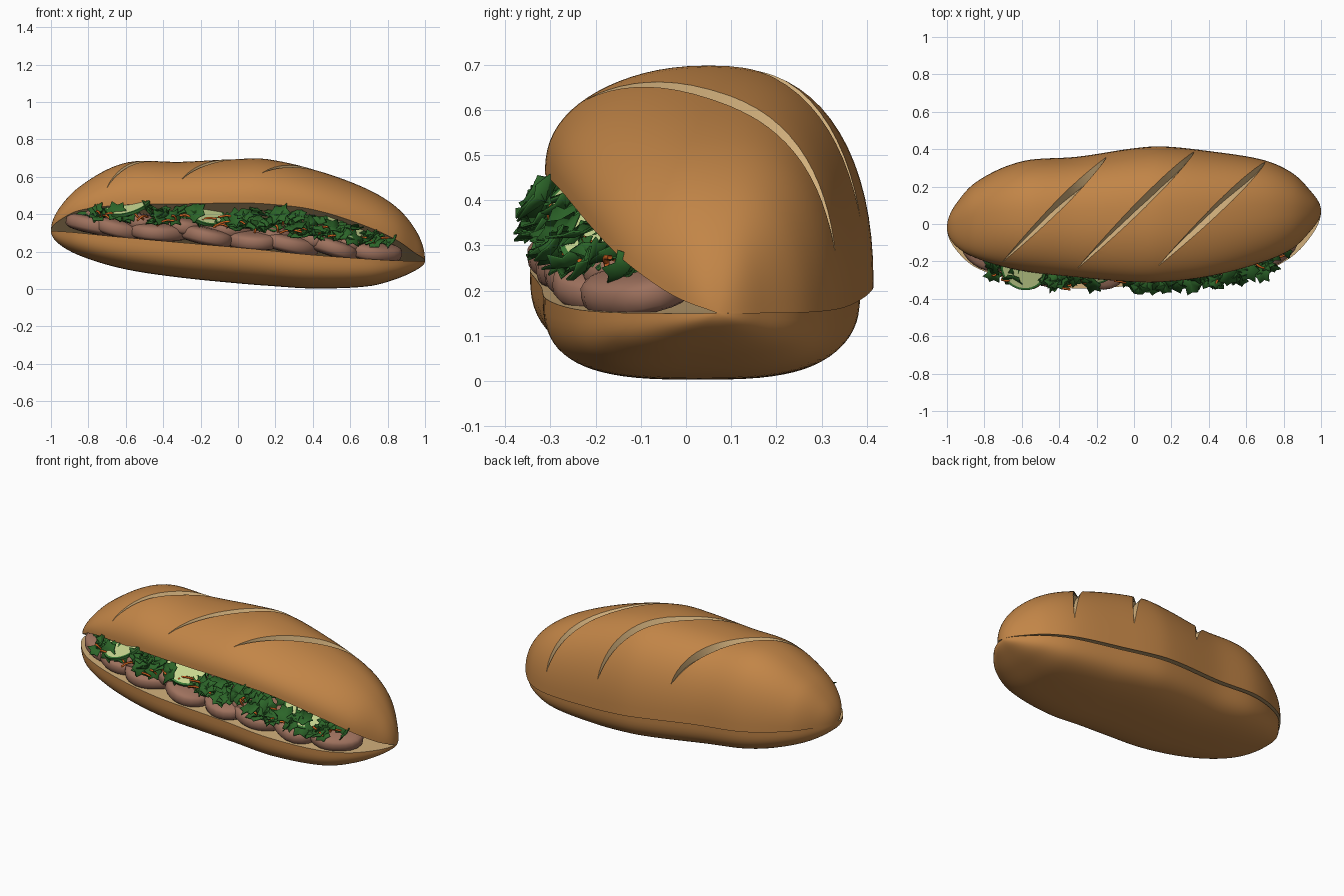
import bpy, bmesh, math, random
from mathutils import Vector, Matrix, Euler

if "Cube" in bpy.data.objects:
    bpy.data.objects.remove(bpy.data.objects["Cube"])

random.seed(7)


def material(name, rgb):
    m = bpy.data.materials.new(name)
    m.diffuse_color = (*rgb, 1)
    m.use_nodes = True
    m.node_tree.nodes["Principled BSDF"].inputs["Base Color"].default_value = m.diffuse_color
    return m


CRUST = material("bread_crust", (0.54, 0.235, 0.063))
CRUMB = material("bread_crumb", (0.64, 0.43, 0.20))
MEAT = material("roast_meat", (0.34, 0.165, 0.11))
LEAF = material("leaf_green", (0.025, 0.13, 0.022))
SKIN = material("cucumber_skin", (0.04, 0.19, 0.035))
FLESH = material("cucumber_flesh", (0.58, 0.68, 0.28))
CARROT = material("carrot_orange", (0.65, 0.13, 0.015))

# Loaf stations: x, top front y, back y, top z, top front rim z, bottom z, base front y, seam z
STATIONS = [
    (-1, -.02, -.02, .31, .31, .31, -.02, .31),
    (-.95, -.12, .11, .44, .37, .235, -.14, .308),
    (-.85, -.18, .22, .545, .42, .18, -.23, .30),
    (-.6, -.25, .335, .675, .45, .105, -.31, .275),
    (-.3, -.285, .36, .68, .455, .06, -.345, .248),
    (0, -.31, .405, .695, .46, .03, -.33, .222),
    (.15, -.31, .415, .695, .455, .018, -.32, .207),
    (.4, -.28, .39, .64, .425, .003, -.31, .182),
    (.7, -.2, .34, .53, .33, .015, -.25, .16),
    (.85, -.13, .27, .435, .26, .055, -.17, .152),
    (.95, -.03, .17, .315, .19, .10, -.06, .15),
    (1, .07, .07, .15, .15, .15, .07, .15),
]
KNOTS = [math.acos(-s[0]) for s in STATIONS]


def station(x):
    """Smoothly interpolated loaf dimensions at x."""
    t = math.acos(max(-1, min(1, -x)))
    i = max(j for j in range(len(KNOTS) - 1) if KNOTS[j] <= t + 1e-9 or j == 0)
    h = KNOTS[i + 1] - KNOTS[i]
    f = (t - KNOTS[i]) / h

    def slope(k, c):
        a, b = max(k - 1, 0), min(k + 1, len(KNOTS) - 1)
        return (STATIONS[b][c] - STATIONS[a][c]) / (KNOTS[b] - KNOTS[a])
    out = []
    for c in range(1, 8):
        p, q = STATIONS[i][c], STATIONS[i + 1][c]
        out.append(p * (2*f**3 - 3*f**2 + 1) + q * (3*f**2 - 2*f**3)
                   + h * slope(i, c) * (f**3 - 2*f**2 + f) + h * slope(i + 1, c) * (f**3 - f**2))
    return out


def arch(x, u, v, top):
    """Point on a loaf half: u runs front to back, v from the cut plane outward."""
    yf, yb, zt, zf, zb, yfb, zr = station(x)
    if top:
        front, back, rim, apex = yf, yb, zf, zt
    else:
        front, back, rim, apex = yfb, yb - 0.05 * (yb - yfb) * 0.8, zr, zb
    base = rim + (zr - rim) * (u + 1) / 2
    return Vector((x, (front + back) / 2 + u * (back - front) / 2, base + v * (apex - base)))


def finish(name, bm, mats, angle=40):
    me = bpy.data.meshes.new(name)
    bmesh.ops.recalc_face_normals(bm, faces=bm.faces)
    bm.to_mesh(me)
    bm.free()
    for m in mats:
        me.materials.append(m)
    ob = bpy.data.objects.new(name, me)
    bpy.context.collection.objects.link(ob)
    smooth(ob, angle)
    return ob


def smooth(ob, angle=40):
    bpy.ops.object.select_all(action='DESELECT')
    ob.select_set(True)
    bpy.context.view_layer.objects.active = ob
    bpy.ops.object.shade_smooth_by_angle(angle=math.radians(angle))


def skin_rings(bm, rings, index=lambda j: 0):
    """Join closed rings of points into a tube of quads."""
    rows = [[bm.verts.new(p) for p in r] for r in rings]
    n = len(rows[0])
    for a, b in zip(rows, rows[1:]):
        for j in range(n):
            k = (j + 1) % n
            bm.faces.new((a[j], a[k], b[k], b[j])).material_index = index(j)
    return rows


def loaf_half(name, top, power, n=36, m=80):
    bm = bmesh.new()
    rings = []
    for i in range(m + 1):
        x = -math.cos(math.pi * i / m)
        ring = []
        for j in range(n + 1):
            a = math.pi * j / n
            c, s = math.cos(a), max(0, math.sin(a))
            ring.append(arch(x, math.copysign(abs(c) ** (2 / power), c), s ** (2 / power), top))
        rings.append(ring)
    skin_rings(bm, rings, lambda j: 1 if j == n else 0)   # last strip is the cut face
    bmesh.ops.remove_doubles(bm, verts=bm.verts, dist=1e-5)
    return finish(name, bm, [CRUST, CRUMB])


TOP_POWER = 2.3
loaf_half("bottom_bread", False, 3.0)
top_bread = loaf_half("top_bread", True, TOP_POWER)


# Diagonal baker's slashes cut into the top crust
def crust_point(x, y):
    yf, yb = station(x)[:2]
    u = max(-.985, min(.985, (2 * y - yf - yb) / (yb - yf)))
    return arch(x, u, (1 - abs(u) ** TOP_POWER) ** (1 / TOP_POWER), True)


def slash_cutter(start, end):
    bm = bmesh.new()
    pts, steps = [], 28
    for i in range(steps + 1):
        f = 1 - (1 - i / steps) ** 1.4
        x, y = (start[k] + (end[k] - start[k]) * f for k in (0, 1))
        e = .004
        nrm = (crust_point(x + e, y) - crust_point(x - e, y)).cross(
            crust_point(x, y + e) - crust_point(x, y - e)).normalized()
        pts.append((crust_point(x, y), nrm))
    rings = []
    for i, (p, nrm) in enumerate(pts):
        along = pts[min(i + 1, steps)][0] - pts[max(i - 1, 0)][0]
        side = nrm.cross(along).normalized()
        k = max(.08, math.sin(math.pi * i / steps) ** .6)
        rings.append([p - nrm * .045 * k, p + side * .034 * k + nrm * .015,
                      p - side * .034 * k + nrm * .015])
    rows = skin_rings(bm, rings, lambda j: 1)
    for r in (rows[0], rows[-1]):
        bm.faces.new(r).material_index = 1
    ob = finish("slash_cutter", bm, [CRUST, CRUMB])
    ob.hide_render = True
    return ob


for start, end in (((-.70, -.20), (-.15, .355)), ((-.30, -.235), (.32, .385)), ((.13, -.225), (.70, .33))):
    cutter = slash_cutter(start, end)
    mod = top_bread.modifiers.new("slash", 'BOOLEAN')
    mod.operation, mod.solver, mod.object = 'DIFFERENCE', 'EXACT', cutter
    bpy.context.view_layer.objects.active = top_bread
    bpy.ops.object.modifier_apply(modifier=mod.name)
    bpy.data.objects.remove(cutter)
smooth(top_bread, 35)


# Meat slices: rounded slabs lying along the open front
def meat_slice(x, depth, lift, size, tilt):
    s = station(x)
    bm = bmesh.new()
    bmesh.ops.create_uvsphere(bm, u_segments=22, v_segments=12, radius=1)
    ph = random.uniform(0, 6)
    for v in bm.verts:
        r = math.hypot(v.co.x, v.co.y)
        a = math.atan2(v.co.y, v.co.x)
        wob = (1 + .08 * math.sin(2 * a + ph) + .04 * math.sin(3 * a)) * (r ** -.4 if r > 1e-4 else 1)
        v.co = Vector((v.co.x * wob * size, v.co.y * wob * .13,
                       math.copysign(abs(v.co.z) ** .6, v.co.z) * .046))
    rot = Euler((random.uniform(.0, .2), tilt, random.uniform(-.25, .25))).to_matrix().to_4x4()
    bm.transform(Matrix.Translation((x, s[5] + depth, s[6] + lift)) @ rot)
    finish("meat_slice", bm, [MEAT])


for x, depth, tilt in ((-.76, .14, .2), (-.63, .14, .25), (-.43, .125, .1), (-.18, .125, .22),
                       (.07, .125, .08), (.28, .13, .2), (.50, .135, .3), (.72, .14, .2)):
    meat_slice(x, depth, .048, .15, tilt)
for x in (-.7, -.52, -.3, -.05, .18, .4, .6):
    meat_slice(x, .19, .09, .13, .15)


# Cucumber slices: pale discs with a green rind
def cucumber(center, normal, r=.125, th=.016):
    bm = bmesh.new()
    bmesh.ops.create_cone(bm, cap_ends=True, segments=32, radius1=r, radius2=r, depth=th)
    caps = [f for f in bm.faces if len(f.verts) > 4]
    bmesh.ops.inset_individual(bm, faces=caps, thickness=.012)
    for f in bm.faces:
        f.material_index = 1 if f in caps else 0
    q = Vector(normal).to_track_quat('Z', 'Y').to_matrix().to_4x4()
    bm.transform(Matrix.Translation(center) @ q)
    finish("cucumber_slice", bm, [SKIN, FLESH])


cucumber((-.59, -.235, .445), (-.25, -.36, .9))
cucumber((-.19, -.21, .415), (.36, -.5, .8))
cucumber((.57, -.165, .345), (.5, -.45, .7))


# Herb leaves: jagged, slightly cupped rosettes
def fill_z(x, f):
    s = station(x)
    return s[6] + .085 + f * max(.03, s[3] - s[6] - .085)


bm = bmesh.new()
CLUSTERS = [(-.75, 8), (-.62, 6), (-.42, 12), (-.28, 7), (-.05, 8), (.06, 10),
            (.18, 9), (.30, 9), (.42, 11), (.55, 8), (.66, 8), (.76, 6)]
for cx, count in CLUSTERS:
    for _ in range(count):
        x = cx + random.uniform(-.06, .06)
        reach = random.uniform(-.015, .13)
        pos = Vector((x, station(x)[5] + reach, fill_z(x, random.uniform(.15, .85))))
        rot = Euler((random.uniform(.1, 1.1), random.uniform(-.6, .6), random.uniform(-.8, .8)))
        mat = Matrix.Translation(pos) @ rot.to_matrix().to_4x4()
        size = random.uniform(.045, .07)
        mid = bm.verts.new(mat @ Vector((0, 0, -.012)))
        rim = []
        for k in range(12):
            a = 2 * math.pi * k / 12
            r = size * (random.uniform(.9, 1.15) if k % 2 else .68)
            rim.append(bm.verts.new(mat @ Vector((r * math.cos(a), r * math.sin(a), random.uniform(-.008, .012)))))
        for k in range(12):
            bm.faces.new((mid, rim[k], rim[(k + 1) % 12]))
leaves = finish("herb_leaves", bm, [LEAF])
leaves.modifiers.new("thickness", 'SOLIDIFY').thickness = .005

# Carrot shreds: thin bent strands
cu = bpy.data.curves.new("carrot_shreds", 'CURVE')
cu.dimensions, cu.bevel_depth, cu.bevel_resolution, cu.resolution_u = '3D', .006, 1, 5
cu.materials.append(CARROT)
for i in range(34):
    x = -.76 + 1.52 * i / 33 + random.uniform(-.03, .03)
    p = Vector((x, station(x)[5] + random.uniform(.0, .09), fill_z(x, random.uniform(.1, .45))))
    d = Vector((random.uniform(-.06, .06), random.uniform(-.02, .03), random.uniform(-.02, .02)))
    sp = cu.splines.new('BEZIER')
    sp.bezier_points.add(2)
    for k, b in enumerate(sp.bezier_points):
        b.co = p + d * (k - 1) + Vector((0, -.012, .014)) * (k == 1)
        b.handle_left_type = b.handle_right_type = 'AUTO'
bpy.context.collection.objects.link(bpy.data.objects.new("carrot_shreds", cu))
